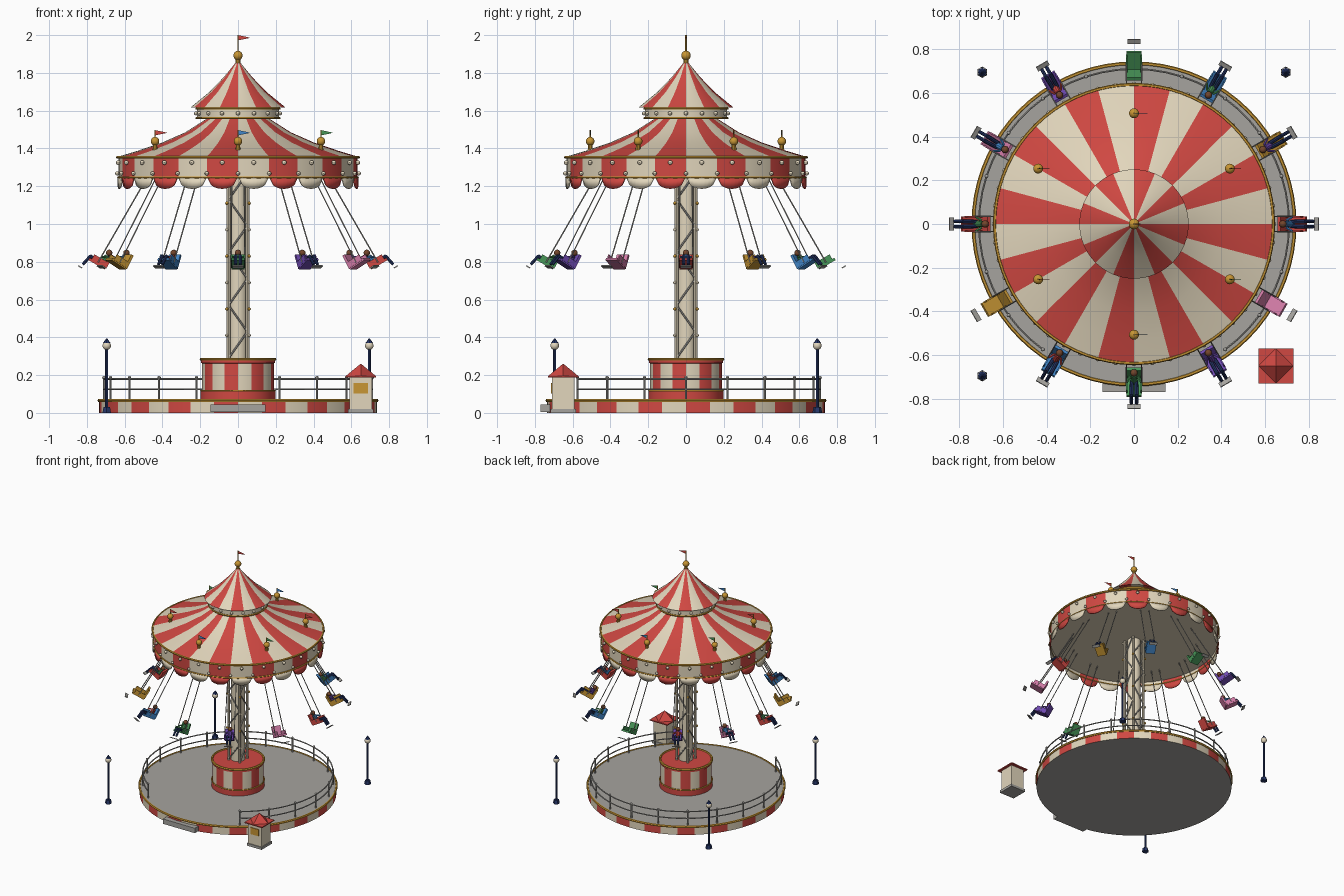
import bpy, bmesh, math
from math import sin, cos, pi, radians
from mathutils import Matrix, Vector

if "Cube" in bpy.data.objects:
    bpy.data.objects.remove(bpy.data.objects["Cube"])

def lin(c):
    c /= 255
    return c / 12.92 if c <= 0.04045 else ((c + 0.055) / 1.055) ** 2.4

MATS = {}
for name, rgb in {"red": (208, 72, 66), "cream": (226, 214, 188), "gold": (200, 150, 52),
                  "grey": (166, 164, 159), "navy": (38, 54, 104), "blue": (66, 134, 200),
                  "green": (72, 150, 88), "purple": (112, 74, 178), "pink": (212, 124, 168),
                  "brown": (116, 70, 44)}.items():
    m = bpy.data.materials.new(name)
    m.diffuse_color = (*[lin(c) for c in rgb], 1)
    m.use_nodes = True
    m.node_tree.nodes["Principled BSDF"].inputs["Base Color"].default_value = m.diffuse_color
    MATS[name] = m

class Part:
    """Collects shapes into one mesh object."""
    def __init__(self, name):
        self.name, self.bm, self.used = name, bmesh.new(), []

    def idx(self, mat):
        if mat not in self.used:
            self.used.append(mat)
        return self.used.index(mat)

    def paint(self, verts, mat):
        i = self.idx(mat)
        for f in {f for v in verts for f in v.link_faces}:
            f.material_index = i

    def box(self, size, loc, mat, M=Matrix()):
        M = M @ Matrix.Translation(loc) @ Matrix.Diagonal((*size, 1))
        self.paint(bmesh.ops.create_cube(self.bm, size=1, matrix=M)["verts"], mat)

    def ball(self, r, loc, mat, M=Matrix(), seg=10):
        M = M @ Matrix.Translation(loc)
        self.paint(bmesh.ops.create_uvsphere(self.bm, u_segments=seg, v_segments=max(6, seg * 2 // 3),
                                             radius=r, matrix=M)["verts"], mat)

    def rod(self, p, q, r, mat, M=Matrix(), seg=6, r2=None):
        p, q = M @ Vector(p), M @ Vector(q)
        d = q - p
        X = Matrix.Translation((p + q) / 2) @ d.to_track_quat('Z', 'Y').to_matrix().to_4x4()
        self.paint(bmesh.ops.create_cone(self.bm, cap_ends=True, segments=seg, radius1=r,
                   radius2=r if r2 is None else r2, depth=d.length, matrix=X)["verts"], mat)

    def lathe(self, profile, mats, stripes=1, n=72):
        """Spin (radius, z) points; colours alternate per stripe."""
        cols = [[self.bm.verts.new((r * cos(2 * pi * j / n), r * sin(2 * pi * j / n), z))
                 for r, z in profile] for j in range(n)]
        for j in range(n):
            a, b = cols[j], cols[(j + 1) % n]
            mi = self.idx(mats[(j * stripes // n) % len(mats)])
            for k in range(len(profile) - 1):
                self.bm.faces.new((a[k], b[k], b[k + 1], a[k + 1])).material_index = mi

    def ring(self, r, z, t, mat, n=72):
        self.lathe([(r + t * cos(k * pi / 3), z + t * sin(k * pi / 3)) for k in range(7)], [mat], 1, n)

    def done(self, weld=True):
        bm = self.bm
        if weld:
            bmesh.ops.remove_doubles(bm, verts=bm.verts, dist=1e-5)
            bmesh.ops.recalc_face_normals(bm, faces=bm.faces)
        for f in bm.faces:
            f.smooth = True
        for e in bm.edges:
            e.smooth = e.calc_face_angle(0) < 0.6
        me = bpy.data.meshes.new(self.name)
        bm.to_mesh(me)
        bm.free()
        for m in self.used:
            me.materials.append(MATS[m])
        ob = bpy.data.objects.new(self.name, me)
        bpy.context.collection.objects.link(ob)
        return ob

def polar(r, deg, z):
    return Vector((r * cos(radians(deg)), r * sin(radians(deg)), z))

# Platform: striped edge, deck, gold rim, entry step
p = Part("platform_edge"); p.lathe([(0.735, 0.0), (0.735, 0.065)], ["red", "cream"], 36); p.done()
p = Part("platform_deck")
p.lathe([(0.735, 0.065), (0.735, 0.07), (0, 0.07)], ["grey"])
p.lathe([(0, 0), (0.735, 0)], ["grey"]); p.done()
p = Part("platform_rim"); p.ring(0.735, 0.066, 0.009, "gold"); p.done()
p = Part("entry_step"); p.box((0.29, 0.08, 0.04), (0, -0.73, 0.025), "grey"); p.done()

# Railing with a gap at the front
p = Part("railing")
for k in range(17):
    a = -54 + 18 * k
    p.rod(polar(0.71, a, 0.07), polar(0.71, a, 0.185), 0.006, "grey")
    p.ball(0.009, polar(0.71, a, 0.187), "grey", seg=8)
    if k < 16:
        for z in (0.125, 0.18):
            for s in range(3):
                p.rod(polar(0.71, a + 6 * s, z), polar(0.71, a + 6 * s + 6, z), 0.005, "grey")
p.done(False)

# Pedestal drum
p = Part("pedestal_drum"); p.lathe([(0.19, 0.11), (0.19, 0.275)], ["cream", "red"], 16, 64); p.done()
p = Part("pedestal_trim")
p.lathe([(0.19, 0.07), (0.198, 0.07), (0.198, 0.115), (0.19, 0.115)], ["red"])
p.lathe([(0.19, 0.262), (0.197, 0.265), (0.197, 0.285), (0, 0.285)], ["red"]); p.done()
p = Part("pedestal_rim"); p.ring(0.194, 0.284, 0.009, "gold"); p.ring(0.196, 0.117, 0.005, "gold"); p.done()

# Column with corner posts, zigzag braces and bulbs
p = Part("column"); p.lathe([(0.052, 0.28), (0.05, 1.3)], ["cream"], 1, 24); p.done()
p = Part("column_frame")
c, levels = 0.05, [0.29 + 0.14 * i for i in range(8)]
for s in range(4):
    R = Matrix.Rotation(s * pi / 2, 4, 'Z')
    p.rod((c, -c, 0.28), (c, -c, 1.28), 0.01, "cream", R, 8)
    for i, z in enumerate(levels[:-1]):
        y = c if i % 2 else -c
        p.rod((0.054, y, z), (0.054, -y, z + 0.14), 0.005, "grey", R)
        p.ball(0.009, (c + 0.009, -c - 0.009, z + 0.12), "gold" if i % 2 else "cream", R, 8)
p.done(False)

# Main canopy: roof, underside, valance, scallops, trims
BAND = ["cream", "red"]
p = Part("canopy_roof")
p.lathe([(0.64, 1.355), (0.53, 1.388), (0.4, 1.432), (0.28, 1.485), (0.17, 1.555)], BAND, 24); p.done()
p = Part("canopy_underside"); p.lathe([(0, 1.27), (0.63, 1.27)], ["cream"]); p.done()
p = Part("canopy_valance"); p.lathe([(0.632, 1.245), (0.632, 1.355)], BAND, 24); p.done()
p = Part("canopy_trim"); p.ring(0.638, 1.353, 0.008, "gold"); p.ring(0.634, 1.245, 0.006, "gold"); p.done()
p = Part("valance_scallops")
for i in range(24):
    row = []
    for k in range(9):
        t = k / 8
        d = 0.058 * math.sqrt(max(0.0, 1 - (2 * t - 1) ** 2)) + 0.004
        a = 15 * (i + 0.02 + 0.96 * t)
        row.append([p.bm.verts.new(polar(0.634, a, z)) for z in (1.248, 1.248 - d)])
    for u, v in zip(row, row[1:]):
        p.bm.faces.new((u[1], v[1], v[0], u[0])).material_index = p.idx(BAND[i % 2])
ob = p.done()
sol = ob.modifiers.new("thickness", 'SOLIDIFY')
sol.thickness, sol.offset = 0.008, 0
p = Part("canopy_bulbs")
for i in range(24):
    p.ball(0.012, polar(0.64, 15 * i + 7.5, 1.325), "cream", seg=8)
    p.ball(0.011, polar(0.64, 15 * i, 1.268), "cream", seg=8)
for i in range(16):
    p.ball(0.011, polar(0.222, 22.5 * i, 1.586), "cream", seg=8)
p.done(False)

# Upper drum and top cone
p = Part("upper_drum"); p.lathe([(0, 1.555), (0.218, 1.555), (0.218, 1.615), (0, 1.615)], ["cream"]); p.done()
p = Part("upper_drum_trim"); p.ring(0.219, 1.561, 0.007, "gold"); p.ring(0.219, 1.611, 0.007, "gold"); p.done()
p = Part("top_cone")
p.lathe([(0, 1.622), (0.25, 1.618), (0.15, 1.7), (0.075, 1.778), (0.012, 1.855)], BAND, 16, 64); p.done()

# Finials with pennants
def finial(name, base, ball_z, r, top, flag):
    x, y, z = base
    f = Part(name)
    f.rod(base, (x, y, ball_z), r * 0.6, "gold", seg=10, r2=r * 0.45)
    f.ball(r, (x, y, ball_z), "gold", seg=14)
    f.rod((x, y, ball_z), (x, y, top), 0.004, "gold")
    f.rod((x, y, top - 0.014), (x + 0.062, y, top - 0.014), 0.014, flag, seg=4, r2=0.001)
    bmesh.ops.scale(f.bm, vec=(1, 0.15, 1), space=Matrix.Translation((-x, -y, 0)),
                    verts=[v for v in f.bm.verts if v.co.z > top - 0.03 and
                           any(q.material_index == f.idx(flag) for q in v.link_faces)])
    f.done(False)

finial("top_finial", (0, 0, 1.84), 1.892, 0.025, 2.0, "red")
for i in range(6):
    finial("roof_finial", polar(0.507, 30 + 60 * i, 1.385), 1.438, 0.023, 1.497,
           ["red", "blue", "green"][i % 3])

# Swings: twelve tilted chairs, nine with riders
SEATS = ["red", "gold", "blue", "green", "purple", "pink"]
SHIRTS = ["blue", "purple", "green", None, "red", "blue", "green", None, "red", "green", "purple", None]
for k in range(12):
    M = (Matrix.Rotation(k * pi / 6, 4, 'Z') @ Matrix.Translation((0.745, 0, 0.79))
         @ Matrix.Rotation(radians(-30), 4, 'Y'))
    p = Part("swing_seat")
    col = SEATS[k % 6]
    p.box((0.1, 0.07, 0.014), (0, 0, 0), col, M)
    p.box((0.014, 0.07, 0.08), (-0.047, 0, 0.04), col, M)
    for s in (-1, 1):
        p.box((0.085, 0.007, 0.034), (-0.005, s * 0.033, 0.018), col, M)
    p.done(False)
    p = Part("swing_chains")
    for s in (-1, 1):
        p.rod((0, s * 0.036, 0.01), (0, s * 0.032, 0.56), 0.0035, "grey", M)
    p.box((0.024, 0.06, 0.006), (0.07, 0, -0.06), "grey", M)
    p.done(False)
    shirt = SHIRTS[k]
    if shirt:
        p = Part("rider")
        p.rod((-0.022, 0, 0.007), (-0.026, 0, 0.062), 0.017, shirt, M, 10, 0.014)
        p.ball(0.017, (-0.026, 0, 0.081), "brown", M, 12)
        for s in (-1, 1):
            p.rod((-0.02, s * 0.01, 0.016), (0.055, s * 0.012, 0.016), 0.009, "navy", M, 8)
            p.rod((0.052, s * 0.012, 0.018), (0.064, s * 0.012, -0.042), 0.008, "navy", M, 8)
            p.rod((-0.024, s * 0.016, 0.055), (0.0, s * 0.033, 0.04), 0.006, shirt, M)
        p.done(False)

# Lamp posts
for x, y in ((-0.695, -0.695), (-0.695, 0.695), (0.695, 0.695)):
    p = Part("lamp_post")
    T = Matrix.Translation((x, y, 0))
    p.rod((0, 0, 0), (0, 0, 0.03), 0.026, "navy", T, 6, 0.02)
    p.rod((0, 0, 0.03), (0, 0, 0.34), 0.008, "navy", T, 8)
    p.ball(0.023, (0, 0, 0.356), "cream", T, 14)
    p.rod((0, 0, 0.37), (0, 0, 0.395), 0.02, "navy", T, 8, 0.002)
    p.done(False)

# Ticket booth
p = Part("ticket_booth")
T = Matrix.Translation((0.65, -0.65, 0))
p.box((0.135, 0.135, 0.02), (0, 0, 0.01), "grey", T)
p.box((0.12, 0.12, 0.18), (0, 0, 0.1), "cream", T)
p.box((0.075, 0.008, 0.055), (0, -0.061, 0.13), "gold", T)
p.box((0.16, 0.16, 0.008), (0, 0, 0.191), "red", T)
p.rod((0, 0, 0.195), (0, 0, 0.26), 0.113, "red", T @ Matrix.Rotation(pi / 4, 4, 'Z'), 4, 0.001)
# square the roof to the walls
for v in p.bm.verts:
    if abs(v.co.z - 0.195) < 1e-4:
        v.co.x, v.co.y = [o + 0.08 * (1 if c > o else -1) if abs(c - o) > 0.02 else c
                          for c, o in ((v.co.x, 0.65), (v.co.y, -0.65))]
p.done(False)
